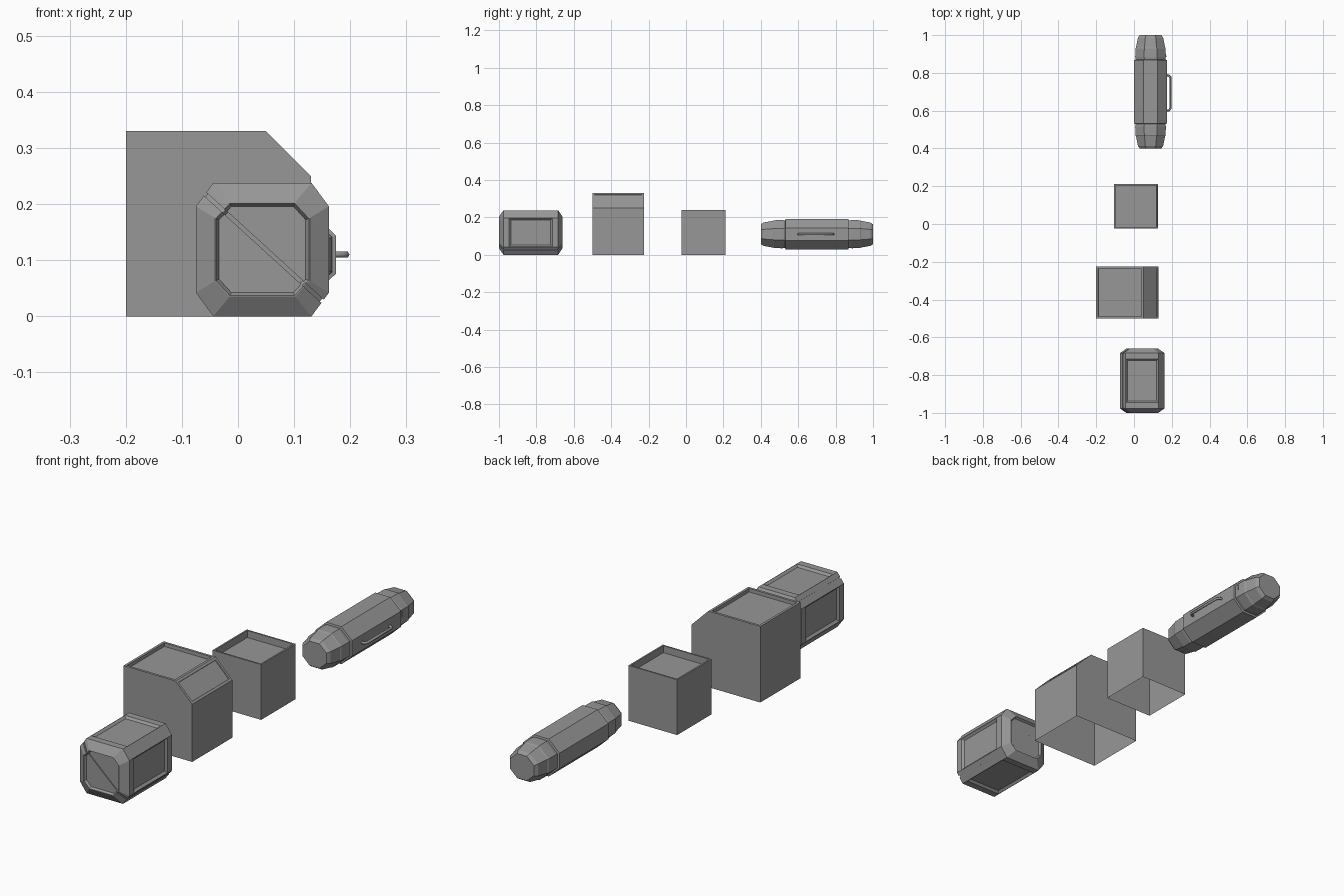
import bpy, bmesh, math
from mathutils import Vector

if "Cube" in bpy.data.objects:
    bpy.data.objects.remove(bpy.data.objects["Cube"])

# Dark grey paint shared by every part
paint = bpy.data.materials.new("dark_grey")
paint.diffuse_color = (0.31, 0.31, 0.31, 1)
paint.use_nodes = True
paint.node_tree.nodes["Principled BSDF"].inputs["Base Color"].default_value = paint.diffuse_color


def finish(bm, name):
    me = bpy.data.meshes.new(name)
    bm.to_mesh(me)
    bm.free()
    me.materials.append(paint)
    ob = bpy.data.objects.new(name, me)
    bpy.context.collection.objects.link(ob)
    return ob


def loft(rings):
    """Closed solid through a list of equal-length point rings."""
    bm = bmesh.new()
    vs = [[bm.verts.new(p) for p in r] for r in rings]
    n = len(vs[0])
    for a, b in zip(vs, vs[1:]):
        for i in range(n):
            j = (i + 1) % n
            bm.faces.new((a[i], a[j], b[j], b[i]))
    bm.faces.new(vs[0])
    bm.faces.new(vs[-1])
    bmesh.ops.recalc_face_normals(bm, faces=bm.faces)
    return bm


def face_towards(bm, d):
    d = Vector(d).normalized()
    bm.normal_update()
    return max(bm.faces, key=lambda f: (round(f.normal.dot(d), 3), f.calc_area()))


def recess(bm, d, border, depth, slope=0.001, scale=(1, 1, 1)):
    """Sunken panel on the face that points along d."""
    f = face_towards(bm, d)
    n = f.normal.copy()
    bmesh.ops.inset_individual(bm, faces=[f], thickness=border)
    c = f.calc_center_median()
    for v in f.verts:
        v.co = c + Vector([(v.co - c)[i] * scale[i] for i in range(3)])
    bmesh.ops.inset_individual(bm, faces=[f], thickness=slope)
    for v in f.verts:
        v.co -= n * depth


def cut_octagon(cx, cz, hx, hz, ax, az, y):
    return [(cx + x, y, cz + z) for x, z in (
        (hx, -hz + az), (hx, hz - az), (hx - ax, hz), (-hx + ax, hz),
        (-hx, hz - az), (-hx, -hz + az), (-hx + ax, -hz), (hx - ax, -hz))]


# Chamfered case with sunken panels
CX, CZ = 0.0435, 0.119
small = (CX, CZ, 0.0845, 0.084, 0.026, 0.028)
large = (CX, CZ, 0.1185, 0.119, 0.031, 0.042)
bm = loft([cut_octagon(*small, -1.0), cut_octagon(*large, -0.976),
           cut_octagon(*large, -0.684), cut_octagon(*small, -0.66)])
for d in ((1, 0, 0), (-1, 0, 0), (0, 0, 1), (0, 0, -1)):
    recess(bm, d, 0.002, 0.009, 0.013, (1, 0.8, 1))
for d in ((0, -1, 0), (0, 1, 0)):
    recess(bm, d, 0.002, 0.01, 0.006)

# Diagonal seam running all the way round the case
centre = Vector((CX + 0.003, -0.83, CZ + 0.003))
normal = Vector((0.19, 0, 0.208)).normalized()
for s in (-1, 1):
    bmesh.ops.bisect_plane(bm, geom=bm.verts[:] + bm.edges[:] + bm.faces[:], dist=1e-6,
                           plane_co=centre + normal * 0.0035 * s, plane_no=normal)
strip = [f for f in bm.faces
         if all(abs((v.co - centre).dot(normal)) < 0.0037 for v in f.verts)]
new = bmesh.ops.extrude_face_region(bm, geom=strip)["geom"]
bmesh.ops.delete(bm, geom=[f for f in strip if f.is_valid], context='FACES')
for v in new:
    if isinstance(v, bmesh.types.BMVert):
        h = (v.co - centre).dot(normal)
        v.co = centre + normal * h + (v.co - centre - normal * h) * 0.975
bmesh.ops.recalc_face_normals(bm, faces=bm.faces)
finish(bm, "chamfered_case")


def open_bottom_box(name, profile, y0, y1, panels, border):
    bm = loft([[(x, y, z) for x, z in profile] for y in (y0, y1)])
    for d, depth in panels:
        recess(bm, d, border, depth)
    bmesh.ops.delete(bm, geom=[face_towards(bm, (0, 0, -1))], context='FACES_ONLY')
    finish(bm, name)


# Large bin with a sloped front edge, and small square bin
open_bottom_box("large_bin", [(-0.2, 0), (0.13, 0), (0.13, 0.25), (0.05, 0.33), (-0.2, 0.33)],
                -0.5, -0.224, [((0, 0, 1), 0.015), ((1, 0, 1), 0.004)], 0.015)
open_bottom_box("small_bin", [(-0.106, 0), (0.128, 0), (0.128, 0.24), (-0.106, 0.24)],
                -0.024, 0.212, [((0, 0, 1), 0.03)], 0.01)

# Eight-sided canister, mirrored about its middle
TX, TY, TZ = 0.0875, 0.7, 0.11
half = [(0.3, 0.057), (0.286, 0.067), (0.235, 0.077), (0.23, 0.08),
        (0.185, 0.081), (0.17, 0.079), (0.168, 0.0875)]
stations = [(-y, r) for y, r in half] + half[::-1]


def octagon(y, r):
    R = r / math.cos(math.pi / 8)
    return [(TX + R * math.cos(a), TY + y, TZ + 0.93 * R * math.sin(a))
            for a in (math.pi / 8 + k * math.pi / 4 for k in range(8))]


finish(loft([octagon(y, r) for y, r in stations]), "canister")

# Small latch on the far cap
bm = bmesh.new()
bmesh.ops.create_cube(bm, size=1)
for v in bm.verts:
    v.co = Vector((0.167, 0.888, 0.122)) + Vector((v.co.x * 0.008, v.co.y * 0.006, v.co.z * 0.022))
finish(bm, "canister_latch")

# Carrying handle
cu = bpy.data.curves.new("canister_handle", 'CURVE')
cu.dimensions = '3D'
cu.bevel_depth = 0.006
cu.bevel_resolution = 1
cu.use_fill_caps = True
cu.materials.append(paint)
sp = cu.splines.new('POLY')
path = [(0.17, 0.6), (0.185, 0.602), (0.193, 0.612), (0.193, 0.776), (0.185, 0.786), (0.17, 0.788)]
sp.points.add(len(path) - 1)
for p, (x, y) in zip(sp.points, path):
    p.co = (x, y, TZ, 1)
bpy.context.collection.objects.link(bpy.data.objects.new("canister_handle", cu))
